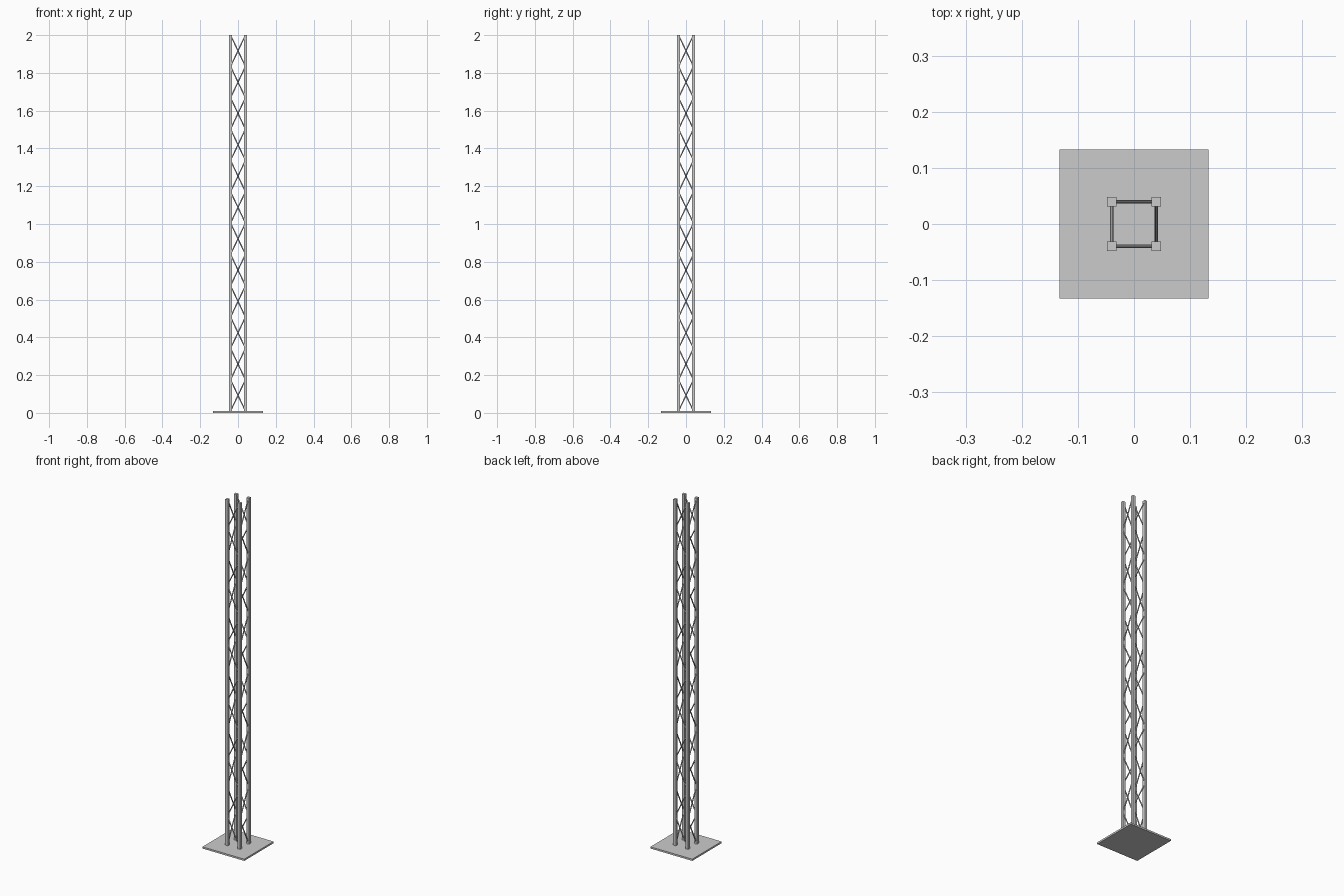
import bpy
import math
from mathutils import Vector, Matrix

if "Cube" in bpy.data.objects:
    bpy.data.objects.remove(bpy.data.objects["Cube"])

PLATE_HALF = 0.133
PLATE_H = 0.01
POST = 0.0395      # post centre offset
POST_W = 0.0165    # post width
BAYS = 12
BRACE_R = 0.0032


def box(name, centre, size):
    bpy.ops.mesh.primitive_cube_add(size=1, location=centre)
    ob = bpy.context.object
    ob.name = name
    ob.scale = size
    bpy.ops.object.transform_apply(location=False, rotation=False, scale=True)
    return ob


def rod(name, a, b, radius):
    d = b - a
    bpy.ops.mesh.primitive_cylinder_add(vertices=8, radius=radius, depth=d.length,
                                        location=(a + b) / 2,
                                        rotation=d.to_track_quat('Z', 'Y').to_euler())
    ob = bpy.context.object
    ob.name = name
    return ob


# Base plate
box("base_plate", (0, 0, PLATE_H / 2), (2 * PLATE_HALF, 2 * PLATE_HALF, PLATE_H))

# Four corner posts
for sx in (-1, 1):
    for sy in (-1, 1):
        box("corner_post", (sx * POST, sy * POST, (2 + PLATE_H) / 2),
            (POST_W, POST_W, 2 - PLATE_H))

# Zigzag bracing, one run per face, turned around the mast
step = (2 - PLATE_H) / BAYS
for k, face in enumerate(("front", "right", "back", "left")):
    turn = Matrix.Rotation(k * math.pi / 2, 3, 'Z')
    for i in range(BAYS):
        s = 1 if i % 2 else -1
        z = PLATE_H + i * step
        # keep the rod tips inside the posts, below the top
        lo = Vector((-s * POST * 0.95, -POST, z + 0.004))
        hi = Vector((s * POST * 0.95, -POST, z + step - 0.004))
        rod(face + "_brace", turn @ lo, turn @ hi, BRACE_R)
